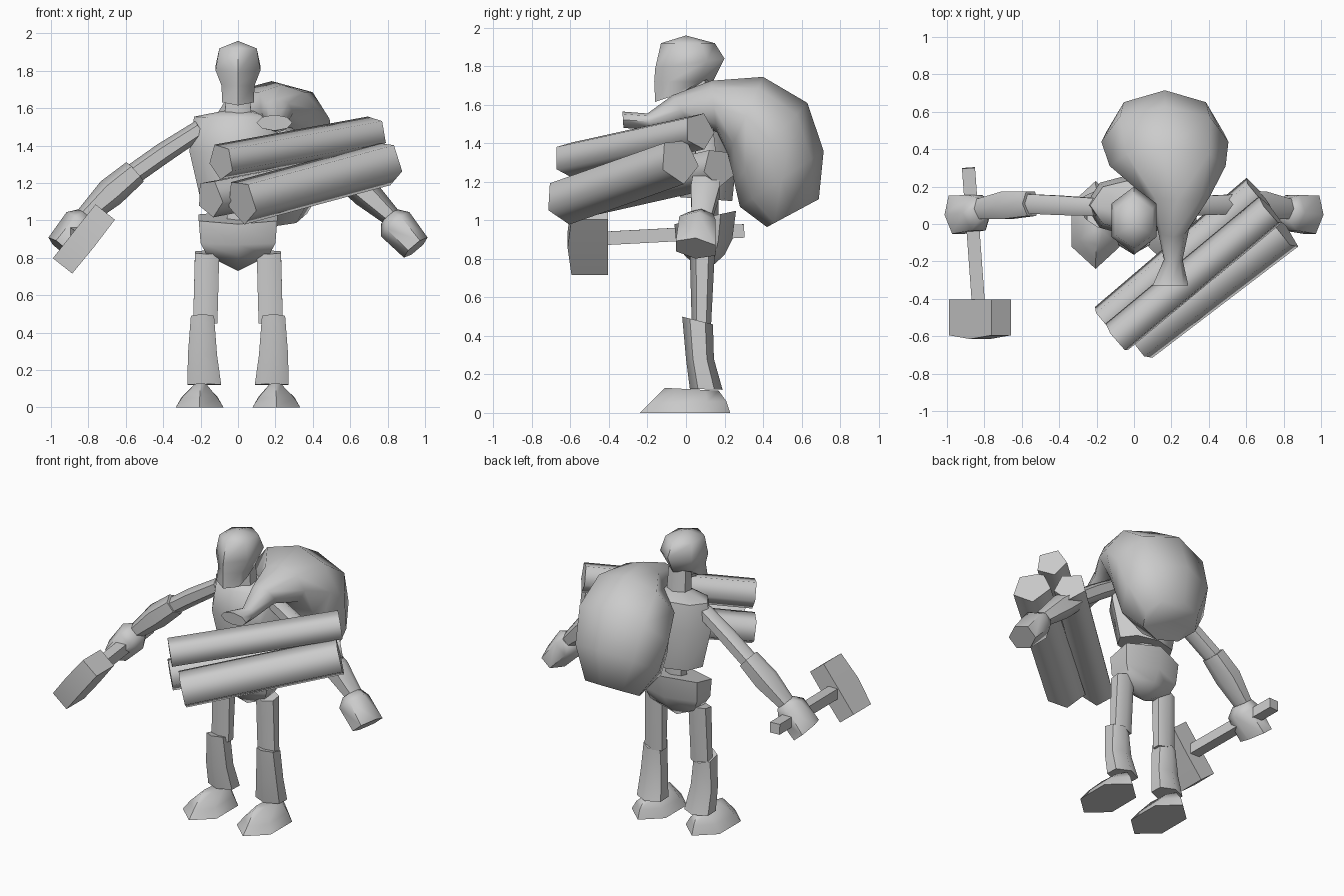
import bpy, bmesh, math
from mathutils import Vector as V

if "Cube" in bpy.data.objects:
    bpy.data.objects.remove(bpy.data.objects["Cube"])

grey = bpy.data.materials.new("plain grey")
grey.diffuse_color = (0.6, 0.6, 0.6, 1)
grey.use_nodes = True
grey.node_tree.nodes["Principled BSDF"].inputs["Base Color"].default_value = grey.diffuse_color


def skin(name, rings, angle=60):
    """Bridge a list of vertex rings and cap both ends."""
    bm = bmesh.new()
    vs = [[bm.verts.new(p) for p in r] for r in rings]
    n = len(vs[0])
    for a, b in zip(vs, vs[1:]):
        for i in range(n):
            j = (i + 1) % n
            bm.faces.new((a[i], a[j], b[j], b[i]))
    bm.faces.new(vs[0][::-1])
    bm.faces.new(vs[-1])
    bmesh.ops.remove_doubles(bm, verts=bm.verts, dist=0.0005)
    bmesh.ops.recalc_face_normals(bm, faces=bm.faces)
    me = bpy.data.meshes.new(name)
    bm.to_mesh(me)
    bm.free()
    me.materials.append(grey)
    ob = bpy.data.objects.new(name, me)
    bpy.context.collection.objects.link(ob)
    bpy.ops.object.select_all(action='DESELECT')
    bpy.context.view_layer.objects.active = ob
    ob.select_set(True)
    bpy.ops.object.shade_smooth_by_angle(angle=math.radians(angle))
    return ob


def body(name, sections, n=6, angle=60):
    """Sections are (centre x, half width, front y, front z, back y, back z)."""
    rings = []
    wide = max(abs(math.sin(math.tau * i / n)) for i in range(n))
    for cx, hw, y0, z0, y1, z1 in sections:
        mid, half = V((cx, (y0 + y1) / 2, (z0 + z1) / 2)), V((0, (y0 - y1) / 2, (z0 - z1) / 2))
        rings.append([mid + half * math.cos(t) + V((hw / wide, 0, 0)) * math.sin(t)
                      for t in (math.tau * i / n for i in range(n))])
    return skin(name, rings, angle)


def limb(name, stations, n=6, turn=0.0, angle=60):
    """Stations are (point, radius across, radius along the y side)."""
    pts = [V(s[0]) for s in stations]
    d = (pts[-1] - pts[0]).normalized()
    side = V((0, 1, 0)) if abs(d.y) < 0.75 else V((0, 0, 1))
    v = (side - d * side.dot(d)).normalized()
    u = d.cross(v)
    rings = [[p + u * s[1] * math.cos(t) + v * s[2] * math.sin(t)
              for t in (turn + math.tau * i / n for i in range(n))]
             for p, s in zip(pts, stations)]
    return skin(name, rings, angle)


# head and neck
body("head", [(0, .085, -.16, 1.615, .03, 1.68), (0, .088, -.165, 1.72, .14, 1.72),
              (0, .12, -.16, 1.79, .2, 1.84), (0, .1, -.13, 1.92, .15, 1.92),
              (0, 0, 0, 1.96, 0, 1.96)])
body("neck", [(0, .07, 0, 1.54, .15, 1.54), (0, .065, 0, 1.69, .13, 1.74)])

# trunk
body("torso", [(0, .2, -.03, 1.12, .24, 1.1), (0, .26, -.07, 1.36, .27, 1.38),
               (0, .235, -.04, 1.55, .24, 1.56), (0, .07, .02, 1.585, .16, 1.59)], n=8)
body("waist", [(0, .06, .04, .98, .17, .98), (0, .06, .04, 1.15, .17, 1.15)])
body("pelvis", [(0, .21, -.06, .98, .26, 1.05), (0, .2, -.05, .87, .24, .9),
                (0, .165, 0, .81, .2, .82), (0, 0, .1, .73, .1, .73)])

for s, tag in ((-1, "right"), (1, "left")):
    # legs
    body(tag + "_thigh", [(s * .165, .065, .02, .82, .15, .84), (s * .175, .065, .03, .45, .13, .45)])
    body(tag + "_shin", [(s * .19, .062, -.02, .5, .14, .46), (s * .19, .078, 0, .28, .145, .28),
                         (s * .18, .09, .02, .125, .19, .12)])
    body(tag + "_foot", [(s * .205, .128, -.24, 0, .23, 0), (s * .205, .095, -.19, .05, .21, .06),
                         (s * .2, .03, -.11, .13, .17, .115)])
    # arms
    limb(tag + "_upper_arm", [((s * .2, .09, 1.49), .05, .055), ((s * .4, .1, 1.36), .056, .06),
                              ((s * .57, .108, 1.24), .056, .06)])
    limb(tag + "_forearm", [((s * .55, .108, 1.26), .07, .075), ((s * .68, .1, 1.15), .08, .085),
                            ((s * .83, .08, 1.01), .05, .06)])
    limb(tag + "_hand", [((s * .81, .08, 1.02), .06, .07), ((s * .84, .06, .98), .1, .11),
                         ((s * .95, .05, .855), .083, .12)])

# hammer
r2 = math.sqrt(2)
limb("hammer_handle", [((-.885, .3, .945), .035 * r2, .035 * r2),
                       ((-.83, -.45, .905), .035 * r2, .035 * r2)], 4, math.pi / 4)
limb("hammer_head", [((-.938, -.5, .757), .066 * r2, .095 * r2),
                     ((-.823, -.51, .9), .068 * r2, .105 * r2),
                     ((-.71, -.5, 1.045), .066 * r2, .095 * r2)], 4, math.pi / 4, 20)

# bundle of logs: left end, right end, radius, roll
for i, (a, b, r, roll) in enumerate([
        ((-.09, -.61, 1.315), (.73, .07, 1.465), .1, .3),
        ((.02, -.63, 1.1), (.8, -.035, 1.31), .125, 2.9),
        ((-.15, -.52, 1.12), (.66, .17, 1.275), .105, .6)]):
    limb(f"log_{i + 1}", [(a, r, r), (b, r, r)], 5, roll, 75)

# sack slung over the shoulder, from mouth to bottom
body("sack", [(.195, .095, -.33, 1.565, -.325, 1.48), (.21, .05, -.2, 1.555, -.18, 1.47),
              (.21, .085, -.07, 1.65, .02, 1.5), (.235, .17, .13, 1.725, .16, 1.46),
              (.18, .31, .4, 1.745, .22, 1.34), (.165, .34, .63, 1.61, .25, 1.2),
              (.165, .31, .715, 1.36, .28, 1.07), (.17, .2, .69, 1.11, .42, .965)], 8)
